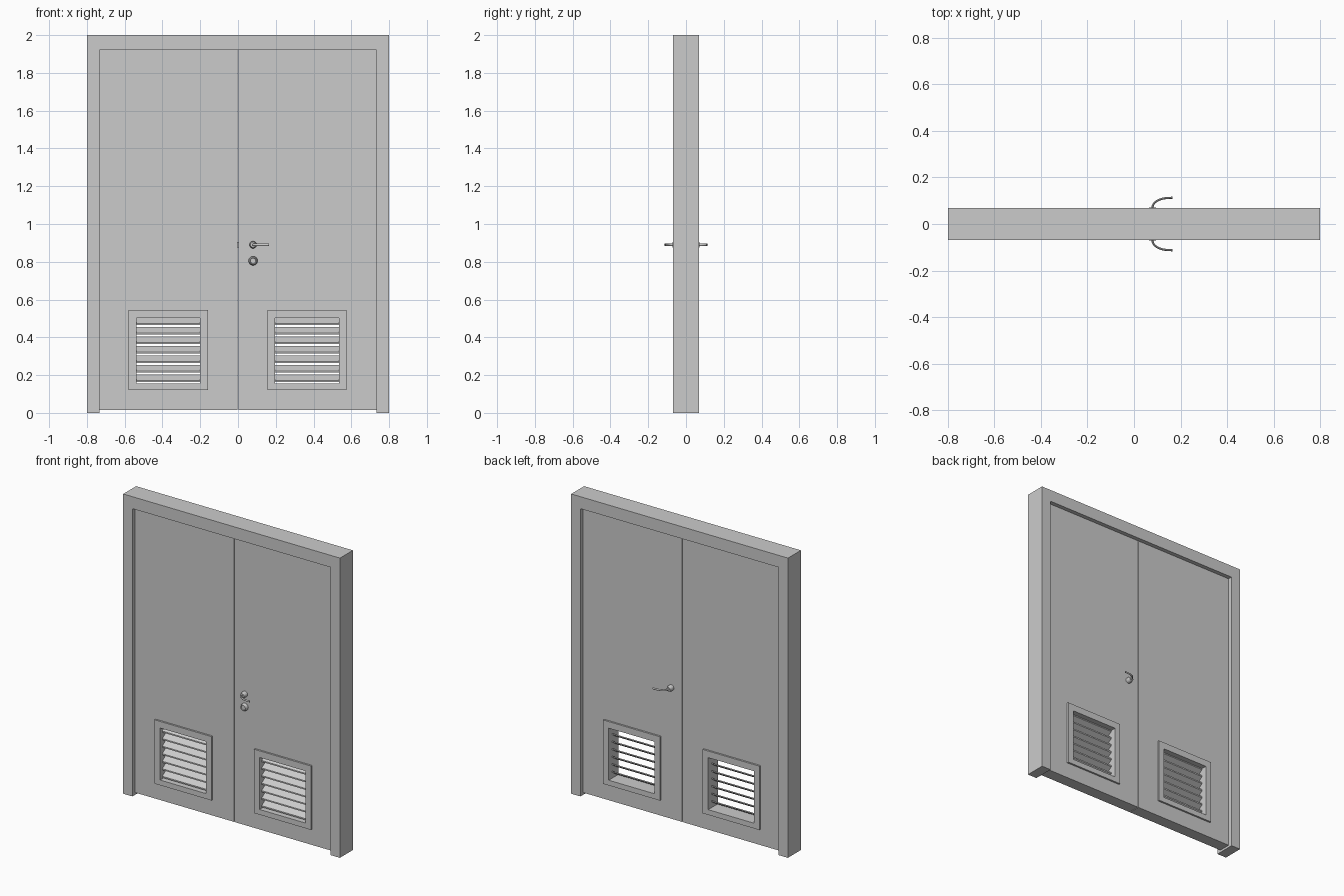
import bpy, bmesh, math
from mathutils import Matrix, Vector

if "Cube" in bpy.data.objects:
    bpy.data.objects.remove(bpy.data.objects["Cube"])

DOOR_Y = 0.04     # half thickness of the leaves
VENT_Y = 0.052    # half depth of the vent surrounds


def finish(name, bm, smooth=False):
    bmesh.ops.recalc_face_normals(bm, faces=bm.faces)
    me = bpy.data.meshes.new(name)
    bm.to_mesh(me)
    bm.free()
    ob = bpy.data.objects.new(name, me)
    bpy.context.collection.objects.link(ob)
    if smooth:
        bpy.ops.object.select_all(action='DESELECT')
        ob.select_set(True)
        bpy.context.view_layer.objects.active = ob
        bpy.ops.object.shade_smooth_by_angle(angle=math.radians(35))
    return ob


def box(name, x0, x1, y0, y1, z0, z1):
    bm = bmesh.new()
    bmesh.ops.create_cube(bm, size=1)
    bm.transform(Matrix.Translation(((x0 + x1) / 2, (y0 + y1) / 2, (z0 + z1) / 2))
                 @ Matrix.Diagonal((x1 - x0, y1 - y0, z1 - z0, 1)))
    return finish(name, bm)


def extrude(bm, pts, vec):
    face = bm.faces.new([bm.verts.new(p) for p in pts])
    res = bmesh.ops.extrude_face_region(bm, geom=[face], use_keep_orig=True)
    bmesh.ops.translate(bm, vec=vec, verts=[v for v in res['geom'] if isinstance(v, bmesh.types.BMVert)])


def ring(name, outer, inner, y):
    """Rectangular plate with a rectangular hole; rects are x0, x1, z0, z1."""
    bm = bmesh.new()
    loops = []
    for x0, x1, z0, z1 in (outer, inner):
        for s in (-y, y):
            loops.append([bm.verts.new(p) for p in
                          ((x0, s, z0), (x1, s, z0), (x1, s, z1), (x0, s, z1))])
    of, ob, nf, nb = loops
    for a, b in ((of, ob), (ob, nb), (nb, nf), (nf, of)):
        for i in range(4):
            j = (i + 1) % 4
            bm.faces.new((a[i], a[j], b[j], b[i]))
    return finish(name, bm)


def lathe(name, profile, x, z, side):
    """Revolve (radius, distance from centre plane) about the y axis."""
    bm = bmesh.new()
    vs = [bm.verts.new((r, side * d, 0)) for r, d in profile]
    es = [bm.edges.new(p) for p in zip(vs, vs[1:])]
    bmesh.ops.spin(bm, geom=vs + es, cent=(0, 0, 0), axis=(0, 1, 0),
                   angle=math.tau, steps=24)
    bmesh.ops.remove_doubles(bm, verts=bm.verts, dist=1e-5)
    bm.transform(Matrix.Translation((x, 0, z)))
    return finish(name, bm, True)


# Door frame: inverted U profile
bm = bmesh.new()
extrude(bm, [(x, -0.068, z) for x, z in
             ((-0.8, 0), (-0.8, 2), (0.8, 2), (0.8, 0),
              (0.732, 0), (0.732, 1.92), (-0.732, 1.92), (-0.732, 0))], (0, 0.136, 0))
finish("door_frame", bm)

# Leaves with louvred vents
for label, x0, x1, cx in (("left", -0.732, -0.002, -0.369), ("right", 0.002, 0.732, 0.365)):
    hole = (cx - 0.17, cx + 0.17, 0.154, 0.503)
    ring(label + "_door_leaf", (x0, x1, 0.015, 1.92), hole, DOOR_Y)
    ring(label + "_vent_surround", (cx - 0.21, cx + 0.21, 0.12, 0.546),
         (cx - 0.169, cx + 0.169, 0.155, 0.502), VENT_Y)
    bm = bmesh.new()
    for i in range(7):
        z = 0.163 + i * 0.0503
        extrude(bm, [(cx - 0.169, y, z + dz) for y, dz in
                     ((-0.03, 0.0), (-0.03, 0.009), (0.015, 0.039), (0.015, 0.030))],
                (0.338, 0, 0))
    finish(label + "_vent_slats", bm)

# Lever handles on both faces
HX, HZ = 0.08, 0.89
for label, s in (("front", -1), ("back", 1)):
    lathe(label + "_handle_rose",
          [(0, 0.039), (0.019, 0.039), (0.019, 0.058), (0.014, 0.072), (0, 0.072)], HX, HZ, s)
    bm = bmesh.new()
    path = [Vector((HX, s * 0.065, HZ))]
    for k in range(13):
        a = k / 12 * math.pi / 2
        path.append(Vector((HX + 0.07 * (1 - math.cos(a)), s * (0.072 + 0.04 * math.sin(a)), HZ)))
    path.append(Vector((0.165, s * 0.113, HZ)))
    prev = None
    for i, p in enumerate(path):
        t = (path[min(i + 1, len(path) - 1)] - path[max(i - 1, 0)]).normalized()
        n = t.cross(Vector((0, 0, 1)))
        loop = [bm.verts.new(p + n * 0.0045 * math.cos(a) + Vector((0, 0, 0.006 * math.sin(a))))
                for a in (j * math.tau / 10 for j in range(10))]
        if prev:
            for j in range(10):
                k = (j + 1) % 10
                bm.faces.new((prev[j], prev[k], loop[k], loop[j]))
        if i in (0, len(path) - 1):
            bm.faces.new(loop)
        prev = loop
    finish(label + "_handle_lever", bm, True)

# Lock cylinder on the front and latch in the meeting edge
lathe("lock_cylinder", [(0, 0.039), (0.024, 0.039), (0.024, 0.05), (0.018, 0.062),
                        (0.016, 0.062), (0.014, 0.058), (0, 0.058)], HX, 0.805, -1)
box("latch_bolt", -0.012, 0.012, -0.012, 0.012, 0.875, 0.905)
